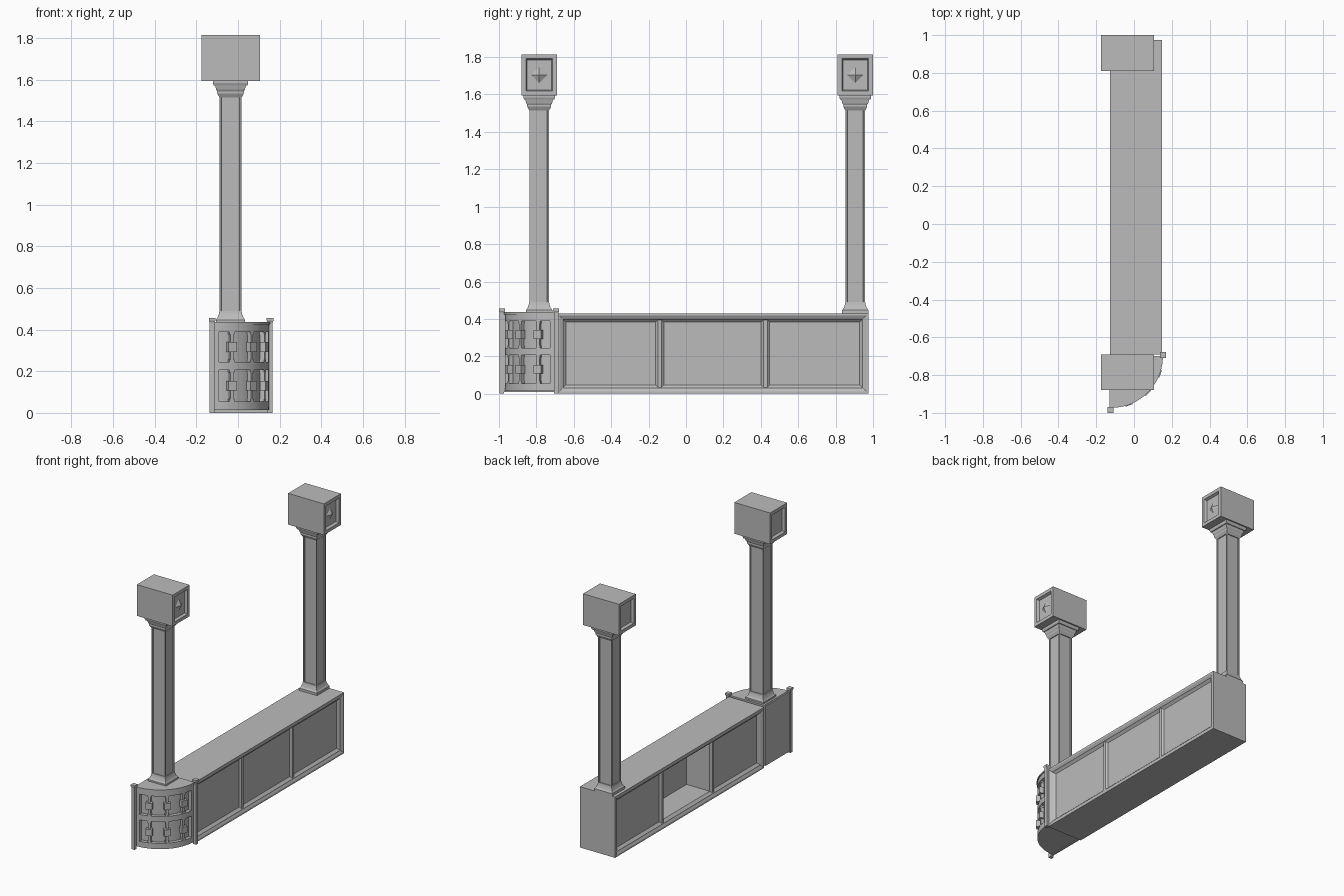
import bpy
import bmesh
from math import sin, cos, pi, radians
from mathutils import Matrix, Vector

cube = bpy.data.objects.get("Cube")
if cube:
    bpy.data.objects.remove(cube, do_unlink=True)

GREY = (0.5, 0.5, 0.5, 1)
stone = bpy.data.materials.new("plain grey")
stone.use_nodes = True
stone.diffuse_color = GREY
stone.node_tree.nodes["Principled BSDF"].inputs["Base Color"].default_value = GREY


def finish(name, bm, smooth=False):
    """Turn a bmesh into a named grey object."""
    bmesh.ops.recalc_face_normals(bm, faces=bm.faces)
    mesh = bpy.data.meshes.new(name)
    bm.to_mesh(mesh)
    bm.free()
    mesh.materials.append(stone)
    if smooth:
        mesh.shade_smooth()
        mesh.set_sharp_from_angle(angle=radians(35))
    ob = bpy.data.objects.new(name, mesh)
    bpy.context.collection.objects.link(ob)
    return ob


def box_mesh(x, y, z):
    """Box from (min, max) pairs."""
    bm = bmesh.new()
    size = [b - a for a, b in (x, y, z)]
    mid = [(a + b) / 2 for a, b in (x, y, z)]
    bmesh.ops.create_cube(bm, size=1, matrix=Matrix.Translation(mid) @ Matrix.Diagonal((*size, 1)))
    return bm


def inset(bm, faces, thickness, depth=0.0):
    bmesh.ops.inset_individual(bm, faces=faces, thickness=thickness, depth=depth)


def facing(bm, axis, sign=0):
    bm.normal_update()
    return [f for f in bm.faces
            if (f.normal[axis] * sign > 0.99 if sign else abs(f.normal[axis]) > 0.99)]


def square_profile(name, cx, cy, profile):
    """Stack of square rings given as (half width, height)."""
    bm = bmesh.new()
    rings = [[bm.verts.new((cx + sx * h, cy + sy * h, z))
              for sx, sy in ((-1, -1), (1, -1), (1, 1), (-1, 1))] for h, z in profile]
    for low, high in zip(rings, rings[1:]):
        for i in range(4):
            bm.faces.new((low[i], low[i - 3], high[i - 3], high[i]))
    bm.faces.new(rings[0])
    bm.faces.new(rings[-1])
    return finish(name, bm)


# Long counter: moulded frame on both long sides, three panels each
FRONT_END, BACK_END = -0.69, 0.975
bm = box_mesh((-0.128, 0.147), (FRONT_END, BACK_END), (0, 0.43))
sides = facing(bm, 0)
inset(bm, sides, 0.018)
inset(bm, sides, 0.02, -0.008)
inset(bm, sides, 0.006)
inset(bm, sides, 0.005, -0.005)
for y in (-0.15, -0.13, 0.415, 0.435):
    bmesh.ops.bisect_plane(bm, geom=bm.verts[:] + bm.edges[:] + bm.faces[:],
                           plane_co=(0, y, 0), plane_no=(0, 1, 0))
panels = [f for f in facing(bm, 0) if f.calc_area() > 0.1]
inset(bm, panels, 0.018, -0.012)
# Open niche in the middle panel of the -x side
niche = [f for f in panels if f.normal.x < 0 and abs(f.calc_center_median().y - 0.14) < 0.1]
inset(bm, niche, 0.0005, -0.18)
finish("counter", bm)


# Rounded quarter end
CX, CY = -0.12, -0.70


def on_arc(angle, radius, z):
    return Vector((CX + radius * sin(angle), CY - radius * cos(angle), z))


def quarter(name, radius, z0, z1, steps=20):
    bm = bmesh.new()
    angles = [pi / 2 * i / steps for i in range(steps + 1)]
    base = bm.faces.new([bm.verts.new((CX, CY, z0))] +
                        [bm.verts.new(on_arc(a, radius, z0)) for a in angles])
    top = bmesh.ops.extrude_face_region(bm, geom=[base])["geom"]
    bmesh.ops.translate(bm, vec=(0, 0, z1 - z0),
                        verts=[v for v in top if isinstance(v, bmesh.types.BMVert)])
    return finish(name, bm, True)


quarter("rounded_end_core", 0.243, 0.02, 0.43)
for name, z0, z1 in (("bottom_band", 0.015, 0.055), ("middle_band", 0.207, 0.245),
                     ("top_band", 0.388, 0.434)):
    quarter(name, 0.268, z0, z1)
quarter("top_band_lip", 0.273, 0.424, 0.436)

# Flat back of the rounded end, with a thin rebate beside the counter
finish("rounded_end_back", box_mesh((-0.13, CX), (-0.975, -0.70), (0.01, 0.433)))


def arc_box(name, angle, radius, width, depth, z0, z1):
    bm = box_mesh((-width / 2, width / 2), (-depth / 2, depth / 2), (z0, z1))
    bmesh.ops.transform(bm, verts=bm.verts,
                        matrix=Matrix.Translation(on_arc(angle, radius, 0)) @ Matrix.Rotation(angle, 4, "Z"))
    return finish(name, bm)


# Two rows of balusters with square bosses, and end stiles
for row, (z0, z1) in enumerate(((0.055, 0.207), (0.245, 0.388))):
    mid = (z0 + z1) / 2
    for degrees in (20, 45, 70):
        a = radians(degrees)
        arc_box("baluster", a, 0.254, 0.016, 0.022, z0, z1)
        arc_box("baluster_boss", a, 0.262, 0.042, 0.03, mid - 0.023, mid + 0.023)
        for z in (z0, z1 - 0.012):
            arc_box("baluster_foot", a, 0.254, 0.024, 0.024, z, z + 0.012)
for degrees in (3, 87):
    arc_box("end_stile", radians(degrees), 0.256, 0.028, 0.024, 0.03, 0.42)

# Slim corner posts with flared caps
for x, y in ((-0.124, -0.984), (0.154, -0.694)):
    square_profile("corner_post", x, y, [(0.012, 0), (0.012, 0.435), (0.016, 0.443), (0.016, 0.455)])

# Two columns with panelled shafts, moulded capitals and head blocks
COL_X = -0.036
for y in (-0.785, 0.905):
    square_profile("column_base", COL_X, y,
                   [(0.07, 0.428), (0.07, 0.447), (0.062, 0.458), (0.056, 0.475), (0.053, 0.49)])
    bm = box_mesh((COL_X - 0.053, COL_X + 0.053), (y - 0.053, y + 0.053), (0.47, 1.53))
    faces = facing(bm, 0) + facing(bm, 1)
    inset(bm, faces, 0.012)
    inset(bm, faces, 0.003, -0.006)
    finish("column_shaft", bm)
    square_profile("column_capital", COL_X, y,
                   [(0.053, 1.515), (0.064, 1.535), (0.064, 1.545), (0.069, 1.553),
                    (0.074, 1.572), (0.08, 1.572), (0.085, 1.584), (0.085, 1.597)])

    y_mid = 0.905 if y > 0 else y
    bm = box_mesh((-0.175, 0.105), (y_mid - 0.095, y_mid + 0.095), (1.594, 1.815))
    ends = facing(bm, 0)
    inset(bm, ends, 0.033)
    inset(bm, ends, 0.01, -0.018)
    finish("head_block", bm)

    # Raised diamond stud inside the recess
    bm = bmesh.new()
    bmesh.ops.create_cone(bm, cap_ends=True, segments=4, radius1=0.042, radius2=0, depth=0.018,
                          matrix=Matrix.Translation((0.096, y_mid, 1.704)) @ Matrix.Rotation(pi / 2, 4, "Y"))
    finish("diamond_stud", bm)
